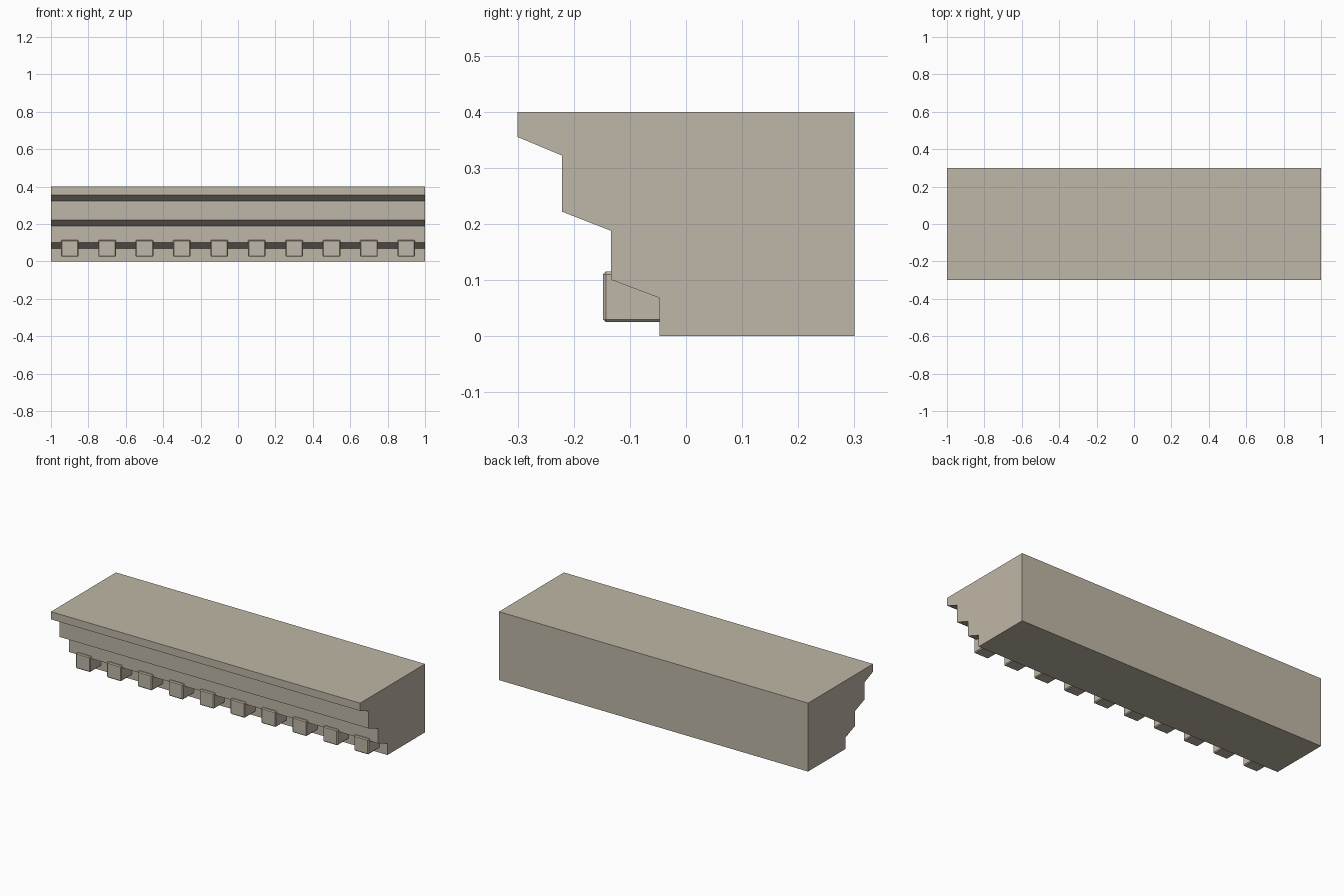
import bpy, bmesh

if "Cube" in bpy.data.objects:
    bpy.data.objects.remove(bpy.data.objects["Cube"])

stone = bpy.data.materials.new("warm_stone")
stone.diffuse_color = (0.52, 0.47, 0.385, 1)
stone.use_nodes = True
stone.node_tree.nodes["Principled BSDF"].inputs["Base Color"].default_value = stone.diffuse_color


def add_object(name, bm):
    bmesh.ops.recalc_face_normals(bm, faces=bm.faces)
    mesh = bpy.data.meshes.new(name)
    bm.to_mesh(mesh)
    bm.free()
    mesh.materials.append(stone)
    obj = bpy.data.objects.new(name, mesh)
    bpy.context.collection.objects.link(obj)
    return obj


# Stepped cornice: (y, z) profile extruded along x
profile = [(0.3, 0), (0.3, 0.4), (-0.3, 0.4), (-0.3, 0.355),
           (-0.221, 0.322), (-0.221, 0.222), (-0.134, 0.188),
           (-0.134, 0.101), (-0.047, 0.068), (-0.047, 0)]
bm = bmesh.new()
face = bm.faces.new([bm.verts.new((-1, y, z)) for y, z in profile])
ext = bmesh.ops.extrude_face_region(bm, geom=[face])
bmesh.ops.translate(bm, vec=(2, 0, 0),
                    verts=[v for v in ext["geom"] if isinstance(v, bmesh.types.BMVert)])
add_object("cornice_body", bm)

# Row of small chamfered blocks under the lowest step
WIDTH, Y0, Y1, Z0, Z1 = 0.094, -0.148, -0.04, 0.025, 0.115
for i in range(10):
    bm = bmesh.new()
    bmesh.ops.create_cube(bm, size=1)
    bmesh.ops.scale(bm, vec=(WIDTH, Y1 - Y0, Z1 - Z0), verts=bm.verts)
    bmesh.ops.translate(bm, vec=(-0.9 + 0.2 * i, (Y0 + Y1) / 2, (Z0 + Z1) / 2),
                        verts=bm.verts)
    bmesh.ops.bevel(bm, geom=bm.edges[:], offset=0.005, segments=1,
                    affect='EDGES', profile=0.5)
    add_object(f"dentil_block_{i + 1}", bm)
